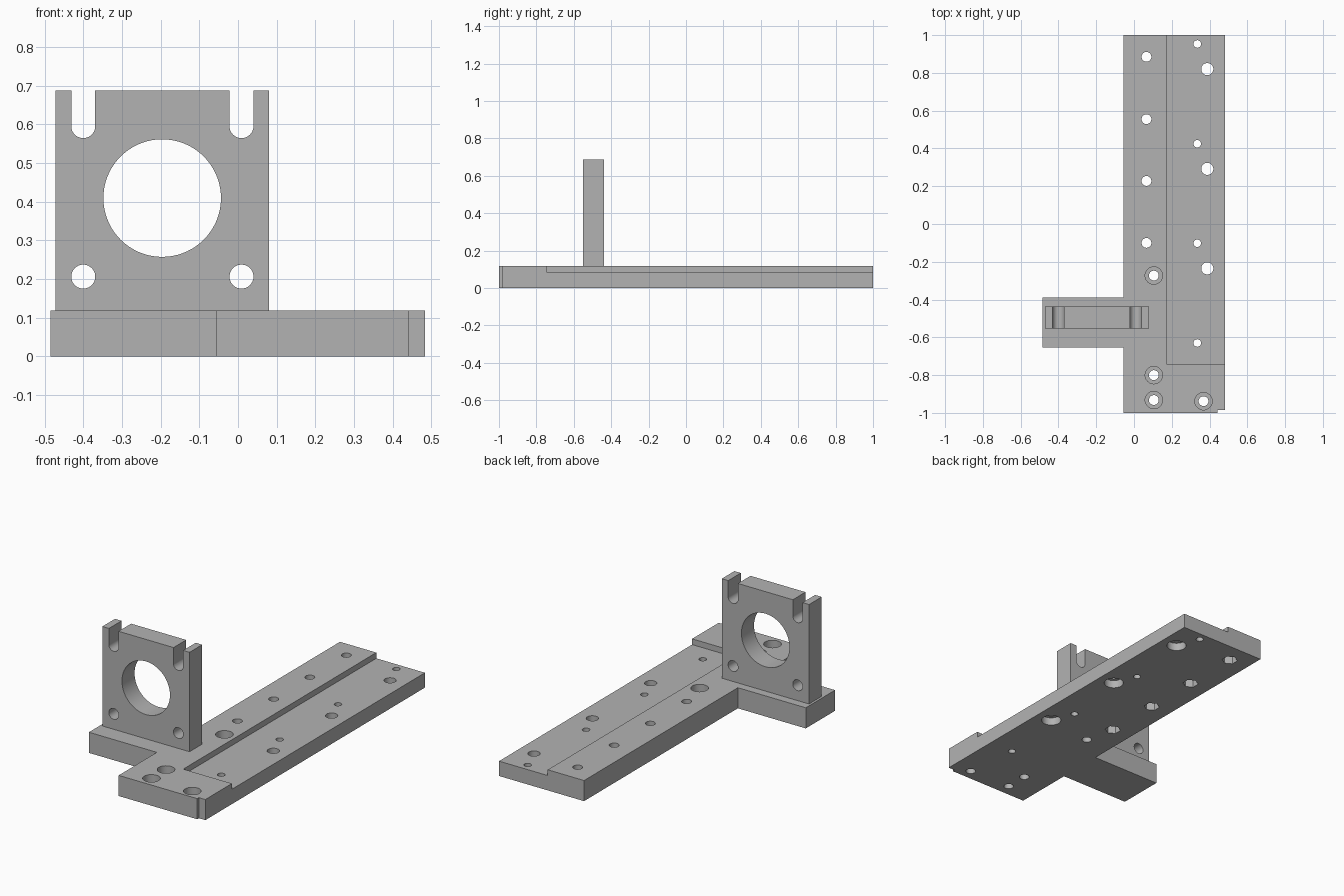
import bpy, bmesh
from math import pi
from mathutils import Matrix

if "Cube" in bpy.data.objects:
    bpy.data.objects.remove(bpy.data.objects["Cube"], do_unlink=True)

grey = bpy.data.materials.new("machined_grey")
grey.use_nodes = True
colour = (0.45, 0.45, 0.45, 1)
grey.diffuse_color = colour
grey.node_tree.nodes["Principled BSDF"].inputs["Base Color"].default_value = colour


def finish(name, bm):
    bmesh.ops.recalc_face_normals(bm, faces=bm.faces)
    mesh = bpy.data.meshes.new(name)
    bm.to_mesh(mesh)
    bm.free()
    mesh.materials.append(grey)
    obj = bpy.data.objects.new(name, mesh)
    bpy.context.collection.objects.link(obj)
    return obj


def prism(name, outline, z0, z1):
    bm = bmesh.new()
    face = bm.faces.new([bm.verts.new((x, y, z0)) for x, y in outline])
    top = bmesh.ops.extrude_face_region(bm, geom=[face])["geom"]
    verts = [v for v in top if isinstance(v, bmesh.types.BMVert)]
    bmesh.ops.translate(bm, verts=verts, vec=(0, 0, z1 - z0))
    return finish(name, bm)


def box(name, x0, x1, y0, y1, z0, z1):
    return prism(name, [(x0, y0), (x1, y0), (x1, y1), (x0, y1)], z0, z1)


def drill(x, y, r, z0, z1, sides=40):
    bm = bmesh.new()
    bmesh.ops.create_cone(bm, cap_ends=True, segments=sides, radius1=r, radius2=r,
                          depth=z1 - z0, matrix=Matrix.Translation((x, y, (z0 + z1) / 2)))
    return finish("drill_cutter", bm)


def drill_y(x, z, r, sides=40):
    bm = bmesh.new()
    place = Matrix.Translation((x, PLATE_Y, z)) @ Matrix.Rotation(pi / 2, 4, "X")
    bmesh.ops.create_cone(bm, cap_ends=True, segments=sides, radius1=r, radius2=r,
                          depth=0.4, matrix=place)
    return finish("cross_drill_cutter", bm)


def cut(target, cutters):
    bpy.ops.object.select_all(action="DESELECT")
    bpy.context.view_layer.objects.active = target
    target.select_set(True)
    for cutter in cutters:
        cutter.hide_render = True
        mod = target.modifiers.new("cut", "BOOLEAN")
        mod.operation, mod.solver, mod.object = "DIFFERENCE", "EXACT", cutter
        bpy.ops.object.modifier_apply(modifier=mod.name)
        bpy.data.objects.remove(cutter, do_unlink=True)
    bpy.ops.object.shade_smooth_by_angle(angle=pi / 6)


TOP, LOW, OVER, UNDER = 0.118, 0.085, 0.2, -0.1
PLATE_Y = -0.495

# Base rail with side arm and a small notch at the front corner
base = prism("base_rail", [
    (-0.055, -1), (0.442, -1), (0.442, -0.985), (0.483, -0.985), (0.483, 1), (-0.055, 1),
    (-0.055, -0.39), (-0.485, -0.39), (-0.485, -0.655), (-0.055, -0.655)], 0, TOP)

# Long shallow recess
cutters = [box("recess_cutter", 0.175, 0.6, -0.745, 1.1, LOW, OVER)]

# Bolt holes with hexagonal nut pockets underneath
for y in (0.885, 0.555, 0.228, -0.10):
    cutters += [drill(0.066, y, 0.026, UNDER, OVER), drill(0.066, y, 0.042, UNDER, 0.05, 6)]

# Holes counterbored from below
for y in (0.82, 0.292, -0.235):
    cutters += [drill(0.388, y, 0.032, UNDER, OVER), drill(0.388, y, 0.052, UNDER, 0.045)]

# Small dowel holes
for y in (0.953, 0.425, -0.102, -0.63):
    cutters.append(drill(0.335, y, 0.02, UNDER, OVER))

# Holes counterbored from above
for x, y in ((0.105, -0.273), (0.105, -0.80), (0.105, -0.932), (0.368, -0.938)):
    cutters += [drill(x, y, 0.026, UNDER, OVER), drill(x, y, 0.046, 0.055, OVER)]
cut(base, cutters)

# Upright mounting plate with a bore, two holes and two open slots
plate = box("motor_plate", -0.472, 0.08, -0.552, -0.438, TOP, 0.687)
cutters = [drill_y(-0.196, 0.409, 0.152, 72)]
for x in (-0.4, 0.009):
    cutters += [drill_y(x, 0.206, 0.031), drill_y(x, 0.595, 0.031),
                box("slot_cutter", x - 0.0305, x + 0.0305, -0.7, -0.3, 0.595, 0.8)]
cut(plate, cutters)
